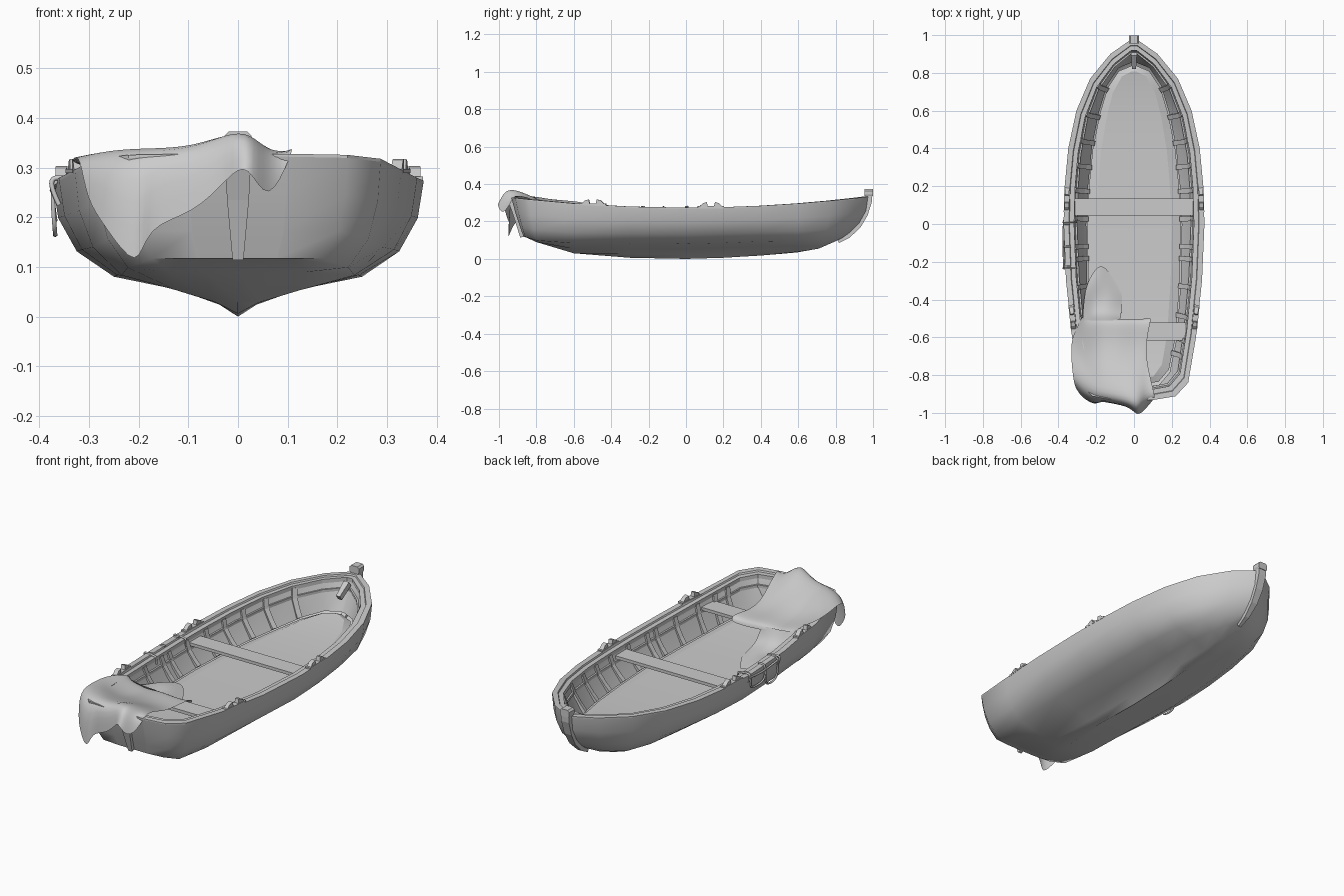
import bpy, bmesh, math
from mathutils import Vector

if "Cube" in bpy.data.objects:
    bpy.data.objects.remove(bpy.data.objects["Cube"])

# Hull stations: top y, bottom y, half width, keel height, bottom flatness
ST = [(-.932, -.868, .1, .117, 1), (-.912, -.86, .22, .117, 1), (-.84, -.80, .287, .09, .9),
      (-.6, -.6, .328, .03, .4), (-.3, -.3, .36, .006, .05), (0, 0, .373, 0, 0), (.2, .2, .367, .006, 0),
      (.4, .4, .348, .018, .05), (.6, .59, .305, .034, .25), (.77, .71, .232, .055, .5),
      (.9, .79, .125, .09, .7), (.975, .84, .018, .115, .7)]
SEC = [(0, 0), (.1, .09), (.32, .2), (.67, .3), (.87, .49), (.97, .74), (1, 1)]
# Floor outline: y, half width
FL = [(-.845, .06), (-.835, .13), (-.77, .185), (-.6, .22), (-.3, .243), (0, .248), (.2, .238),
      (.4, .218), (.58, .182), (.72, .14), (.81, .08), (.838, .012)]


def sheer(y):
    return .274 + .056 * (y / .95) ** 2


def floor_z(y):
    return .13 + .05 * (abs(y) / .9) ** 4


def lerp(table, y):
    for p, q in zip(table, table[1:]):
        if y <= q[0]:
            t = (y - p[0]) / (q[0] - p[0])
            return p[1] + t * (q[1] - p[1])
    return table[-1][1]


def at(y, inset, z, s=1):
    w = lerp([(p[0], p[2]) for p in ST], y)
    return Vector((s * w * (1 - inset / .373), y * (1 - inset / .95), z))


def mesh(name, rows, closed=False, wrap=False, caps=False):
    """Skin a grid of points; closed joins each row, wrap joins last row to first."""
    bm = bmesh.new()
    g = [[bm.verts.new(p) for p in r] for r in rows]
    n = len(g[0])
    for i in range(len(g) if wrap else len(g) - 1):
        a, b = g[i], g[(i + 1) % len(g)]
        for j in range(n if closed else n - 1):
            k = (j + 1) % n
            bm.faces.new((a[j], a[k], b[k], b[j]))
    if caps:
        bm.faces.new(g[0])
        bm.faces.new(g[-1])
    bmesh.ops.recalc_face_normals(bm, faces=bm.faces)
    me = bpy.data.meshes.new(name)
    bm.to_mesh(me)
    bm.free()
    ob = bpy.data.objects.new(name, me)
    bpy.context.collection.objects.link(ob)
    return ob


def smooth(ob, angle=35):
    bpy.ops.object.select_all(action='DESELECT')
    ob.select_set(True)
    bpy.context.view_layer.objects.active = ob
    bpy.ops.object.shade_smooth_by_angle(angle=math.radians(angle))


def mirror_ring(right):
    return right + [Vector((-p.x, p.y, p.z)) for p in reversed(right)]


def ring(inset, zf):
    return mirror_ring([at(s[0], inset, zf(s[0])) for s in ST])


def bar(name, pts, side, widths, thick):
    """Four-sided bar along a path, with a width per point."""
    pts = [Vector(p) for p in pts]
    side = Vector(side).normalized()
    rows = []
    for i, p in enumerate(pts):
        t = pts[min(i + 1, len(pts) - 1)] - pts[max(i - 1, 0)]
        n = t.cross(side).normalized() * thick / 2
        s = side * widths[i] / 2
        rows.append([p - s - n, p + s - n, p + s + n, p - s + n])
    return mesh(name, rows, closed=True, caps=True)


# Outer hull, with the flat transom joining its aft end
rows = []
for yt, yb, w, k, f in ST:
    right = []
    for fx, fz in SEC:
        h = max(0, (fz - .3 * f) / (1 - .3 * f))
        right.append(Vector((w * fx ** (1 - .4 * f), yt + (yb - yt) * (1 - h) ** (2.3 if yt > 0 else 1.2),
                             k + (sheer(yt) - .006 - k) * h)))
    left = [Vector((-p.x, p.y, p.z)) for p in right[:0:-1]]
    rows.append(left + right)
smooth(mesh("hull", rows), 48)
smooth(mesh("transom", [[rows[0][i], rows[0][-1 - i]] for i in range(6)]), 48)

# Stepped gunwale, inner wall, seat stringer and floor
prof = [(0, -.006), (0, 0), (.028, 0), (.031, -.008), (.056, -.008), (.056, -.028)]
mesh("gunwale", [ring(a, lambda y, d=d: sheer(y) + d) for a, d in prof], closed=True, wrap=True)
f_out = mirror_ring([Vector((w, y, floor_z(y))) for y, w in FL])
f_mid = mirror_ring([Vector((w * .8, y * .965, floor_z(y) + .014)) for y, w in FL])
smooth(mesh("inner_wall", [ring(.05, lambda y: sheer(y) - .02), ring(.066, lambda y: sheer(y) - .065),
                           [p * 1.02 for p in f_out]], closed=True))
mesh("seat_stringer", [ring(.06 + i, lambda y, e=e: sheer(y) - .055 + e)
                       for i, e in ((0, 0), (.012, 0), (.012, -.014), (0, -.014))], closed=True, wrap=True)
smooth(mesh("floor_edge", [f_out, f_mid], closed=True), 50)
smooth(mesh("floor", [[f_mid[i], f_mid[-1 - i]] for i in range(len(FL))]), 50)

# Ribs along both inner walls
for s in (1, -1):
    for y in (.78, .62, .47, .33, .19, .03, -.13, -.2, -.36, -.53, -.66, -.75):
        yf = y * .91
        foot = Vector((s * lerp(FL, yf), yf, floor_z(yf) + .008))
        mid = at(y, .068, sheer(y) - .068, s)
        path = [at(y, .052, sheer(y) - .02, s), mid, mid.lerp(foot, .55) + Vector((0, 0, -.004)), foot]
        tan = at(y + .03, .06, 0, s) - at(y - .03, .06, 0, s)
        bar("rib", path, tan, [.026] * 4, .016)

# Seats
for y, hw, z, w in ((.09, .312, .232, .092), (-.568, .275, .243, .095)):
    bar("seat", [(-hw, y, z), (hw, y, z)], (0, 1, 0), [w, w], .016)

# Bow stem with a raised head, and the stern post
bar("bow_stem", [(0, .81, .1), (0, .865, .128), (0, .92, .18), (0, .955, .24), (0, .977, .31), (0, .979, .345)],
    (1, 0, 0), [.015, .025, .035, .042, .045, .045], .035)
bar("stem_head", [(0, .977, .335), (0, .977, .345), (0, .977, .364), (0, .977, .373)],
    (1, 0, 0), [.045, .054, .054, .036], .044)
bar("bow_knee", [(0, .9, .305), (0, .83, .255)], (1, 0, 0), [.03, .022], .03)
bar("stern_post", [(0, -.872, .118), (0, -.91, .24), (0, -.937, .315)], (1, 0, 0), [.022, .044, .052], .03)

# Oarlocks: base plate with two facing wedges
for s in (1, -1):
    for y0 in (.135, -.505):
        c = at(y0, .014, sheer(y0), s)
        t = (at(y0 + .05, .014, 0, s) - at(y0 - .05, .014, 0, s)).normalized()
        up = Vector((0, 0, 1))
        o = t.cross(up)
        bar("oarlock_base", [c - t * .07 + up * .003, c + t * .07 + up * .003], o, [.03] * 2, .008)
        for d in (1, -1):
            tri = [(.016, .004), (.062, .004), (.042, .023), (.022, .028)]
            mesh("oarlock_wedge", [[c + t * d * a + up * b + o * e for a, b in tri]
                                   for e in (-.011, .011)], closed=True, caps=True)


# Rope hung over the left gunwale
def rope(name, pts):
    cu = bpy.data.curves.new(name, 'CURVE')
    cu.dimensions = '3D'
    cu.bevel_depth = .005
    cu.bevel_resolution = 1
    cu.resolution_u = 5
    sp = cu.splines.new('NURBS')
    sp.points.add(len(pts) - 1)
    for q, p in zip(sp.points, pts):
        q.co = (*p, 1)
    sp.use_endpoint_u = True
    sp.order_u = 3
    ob = bpy.data.objects.new(name, cu)
    bpy.context.collection.objects.link(ob)


for y in (.01, -.235):
    rope("rope_strap", [(-.305, y, .235), (-.305, y, .27), (-.315, y, .275), (-.36, y, .281),
                        (-.377, y, .276), (-.372, y, .25), (-.36, y, .225)])
rope("rope_line", [(-.371, .02, .262), (-.374, -.05, .252), (-.374, -.15, .255), (-.369, -.24, .262)])
for a, b, low in ((0, -.12, .195), (-.12, -.225, .165)):
    rope("rope_loop", [(-.34, a, .278), (-.372, a, .282), (-.373, a, .23), (-.368, a - .01, low),
                       (-.368, b + .01, low), (-.373, b, .23), (-.372, b, .282), (-.335, b, .278)])


# Cloth draped over the stern, seat and floor
def cloth(name, rows):
    ob = mesh(name, rows)
    m = ob.modifiers.new("soft", 'SUBSURF')
    m.levels = m.render_levels = 2
    ob.data.shade_smooth()


HEM = [(-.305, -.875, .235), (-.27, -.925, .185), (-.2, -.96, .085), (-.185, -.935, .185),
       (-.09, -.955, .205), (-.02, -.97, .28), (.02, -1.02, .315), (.06, -.98, .215), (.112, -.92, .338)]
XS = [-.26, -.2, -.16, -.09, -.02, .025, .06]
edge = [(-.318, -.845, .325)] + [(x, -.91 - d, z) for x, d, z in zip(
    XS, (.01, .04, .03, .04, .05, .06, .04), (.342, .352, .352, .353, .385, .385, .345))] + [(.108, -.905, .34)]
inner = [(-.332, -.73, .32)] + [(x, -.83 - d, z) for x, d, z in zip(
    XS, (-.06, -.01, .01, .03, .04, .04, .02), (.335, .338, .335, .342, .36, .355, .335))] + [(.088, -.82, .32)]
sag = [(-.333, -.62, .31)] + [(x, -.7, z) for x, z in zip(
    XS, (.298, .28, .275, .285, .275, .27, .268))] + [(.062, -.7, .265)]
seat_back = [(-.312, -.57, .305)] + [(x, -.6, z) for x, z in zip(
    XS, (.285, .265, .26, .268, .26, .258, .258))] + [(.068, -.6, .258)]
seat_front = [(-.28, -.5, .29)] + [(x, -.51, z) for x, z in zip(
    XS, (.28, .266, .262, .268, .262, .26, .262))] + [(.09, -.505, .268)]
lip = [(x * .97, y + .008, z - .03) for x, y, z in seat_front]
cloth("cloth_main", [HEM, edge, inner, sag, seat_back, seat_front, lip])
cloth("cloth_fall", [
    [(-.275, -.51, .28), (-.21, -.51, .26), (-.15, -.51, .258), (-.07, -.51, .255)],
    [(-.27, -.47, .23), (-.21, -.48, .19), (-.15, -.47, .2), (-.07, -.49, .18)],
    [(-.265, -.4, .2), (-.2, -.4, .165), (-.13, -.4, .185), (-.06, -.41, .15)],
    [(-.25, -.31, .185), (-.2, -.31, .19), (-.14, -.32, .165), (-.065, -.37, .15)],
    [(-.2, -.23, .17), (-.17, -.22, .16), (-.14, -.24, .152), (-.08, -.34, .15)]])
